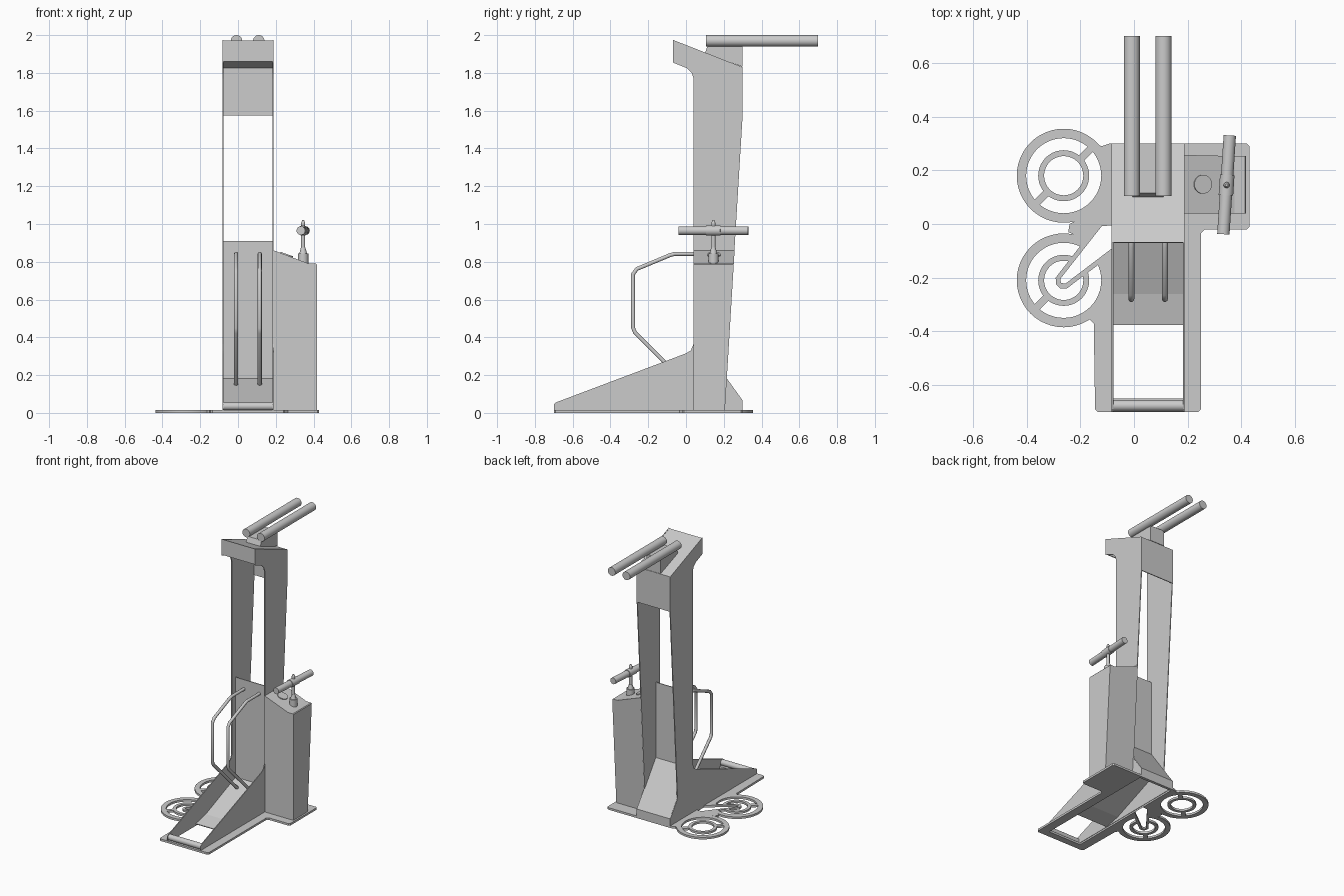
import bpy, bmesh, math
from mathutils import Vector

cube = bpy.data.objects.get("Cube")
if cube:
    bpy.data.objects.remove(cube, do_unlink=True)

grey = bpy.data.materials.new("light grey metal")
grey.use_nodes = True
colour = (0.6, 0.6, 0.6, 1)
grey.diffuse_color = colour
grey.node_tree.nodes["Principled BSDF"].inputs["Base Color"].default_value = colour

LEFT, RIGHT = -0.08, 0.185   # inside width of the column
BASE = 0.015                 # base plate thickness


def finish(name, bm, smooth=False):
    bmesh.ops.recalc_face_normals(bm, faces=bm.faces)
    mesh = bpy.data.meshes.new(name)
    bm.to_mesh(mesh)
    bm.free()
    ob = bpy.data.objects.new(name, mesh)
    bpy.context.collection.objects.link(ob)
    mesh.materials.append(grey)
    if smooth:
        bpy.ops.object.select_all(action='DESELECT')
        ob.select_set(True)
        bpy.context.view_layer.objects.active = ob
        bpy.ops.object.shade_smooth_by_angle()
    return ob


def prism(name, pts, axis, lo, hi):
    """Extrude a closed outline along an axis: x uses (y, z), y uses (x, z), z uses (x, y)."""
    def place(p, d):
        return {'x': (d, *p), 'y': (p[0], d, p[1]), 'z': (*p, d)}[axis]
    bm = bmesh.new()
    a = [bm.verts.new(place(p, lo)) for p in pts]
    b = [bm.verts.new(place(p, hi)) for p in pts]
    bm.faces.new(a)
    bm.faces.new(b)
    for i in range(len(pts)):
        j = (i + 1) % len(pts)
        bm.faces.new((a[i], a[j], b[j], b[i]))
    return finish(name, bm)


def folded_sheet(name, pts):
    """Bent sheet spanning the column width, from a (y, z) path."""
    bm = bmesh.new()
    rows = [[bm.verts.new((x, *p)) for x in (LEFT, RIGHT)] for p in pts]
    for (a, b), (c, d) in zip(rows, rows[1:]):
        bm.faces.new((a, b, d, c))
    ob = finish(name, bm)
    mod = ob.modifiers.new("thickness", 'SOLIDIFY')
    mod.thickness, mod.offset = 0.006, 0


def rod(name, start, end, r1, r2=None, sides=32):
    start, end = Vector(start), Vector(end)
    axis = end - start
    bm = bmesh.new()
    bmesh.ops.create_cone(bm, cap_ends=True, segments=sides, radius1=r1,
                          radius2=r1 if r2 is None else r2, depth=axis.length)
    bm.transform(axis.to_track_quat('Z', 'Y').to_matrix().to_4x4())
    bmesh.ops.translate(bm, verts=bm.verts, vec=(start + end) / 2)
    return finish(name, bm, True)


def circle(c, r, n=48):
    return [(c[0] + r * math.cos(math.tau * i / n), c[1] + r * math.sin(math.tau * i / n))
            for i in range(n)]


def cut(ob, cutter):
    cutter.hide_render = True
    cutter.hide_viewport = True
    cutter.display_type = 'WIRE'
    mod = ob.modifiers.new("cut", 'BOOLEAN')
    mod.operation, mod.solver, mod.object = 'DIFFERENCE', 'EXACT', cutter


def hole(name, pts):
    return prism(name, pts, 'z', -0.1, 0.1)


def ring(name, c, outer, inner):
    bm = bmesh.new()
    loops = [[bm.verts.new((*p, z)) for p in circle(c, r)]
             for r, z in ((inner, 0), (outer, 0), (outer, BASE), (inner, BASE))]
    for k in range(4):
        a, b = loops[k], loops[(k + 1) % 4]
        for i in range(len(a)):
            j = (i + 1) % len(a)
            bm.faces.new((a[i], a[j], b[j], b[i]))
    return finish(name, bm, True)


# Base plate with its opening
base = prism("base_plate", [
    (-0.145, -0.69), (-0.135, -0.7), (0.24, -0.7), (0.25, -0.69), (0.25, -0.035),
    (0.265, -0.02), (0.42, -0.02), (0.43, -0.01), (0.43, 0.29), (0.42, 0.3),
    (-0.09, 0.3), (-0.12, 0.29), (-0.15, 0.3), (-0.2, 0.2), (-0.2, 0.02), (-0.24, 0.0),
    (-0.245, -0.03), (-0.2, -0.05), (-0.17, -0.35), (-0.15, -0.37)], 'z', 0, BASE)
cut(base, hole("base_opening_cutter", [(LEFT, -0.65), (RIGHT, -0.65), (RIGHT, 0.28), (LEFT, 0.28)]))

# Ring brackets beside the base, with spokes
rear, front = (-0.262, 0.18), (-0.262, -0.21)


def spoke(name, c, angle):
    d = Vector((math.cos(angle), math.sin(angle)))
    n = Vector((-d.y, d.x)) * 0.014
    c = Vector(c)
    prism(name, [tuple(c + d * 0.085 - n), tuple(c + d * 0.155 - n),
                 tuple(c + d * 0.155 + n), tuple(c + d * 0.085 + n)], 'z', 0, BASE)


slot = hole("slot_cutter", [(-0.275, -0.205), (-0.272, -0.22), (-0.255, -0.222),
                            (-0.081, -0.09), (-0.081, -0.005), (-0.12, -0.008)])
for label, c in (("rear", rear), ("front", front)):
    outer = ring(label + "_outer_ring", c, 0.175, 0.14)
    inner = ring(label + "_inner_ring", c, 0.095, 0.073)
    cut(base, hole(label + "_ring_cutter", circle(c, 0.14)))
    spoke(label + "_spoke", c, math.radians(225))
    if c is front:
        cut(outer, slot)
        cut(inner, slot)
cut(base, slot)
spoke("rear_inner_spoke", rear, math.radians(45))
arm = prism("slotted_arm", [(-0.292, -0.2), (-0.29, -0.225), (-0.275, -0.24), (-0.25, -0.24),
                            (-0.12, -0.142), (-0.16, -0.03)], 'z', 0, BASE)
cut(arm, slot)

# Column side plates with long sloping toes
side = [(-0.7, 0.012), (-0.7, 0.045), (-0.69, 0.055), (0.0, 0.315), (0.025, 0.33), (0.04, 0.365),
        (0.04, 1.77), (0.03, 1.8), (0.005, 1.825), (-0.07, 1.855), (-0.07, 1.975),
        (0.3, 1.83), (0.3, 1.58), (0.215, 0.18), (0.3, 0.065), (0.3, 0.012)]
for name, x in (("right_side_plate", LEFT), ("left_side_plate", RIGHT)):
    prism(name, side, 'x', x - 0.003, x + 0.003)

# Folded sheets between the side plates
folded_sheet("column_cap", [(-0.067, 1.86), (-0.067, 1.97), (0.297, 1.828), (0.297, 1.575)])
folded_sheet("floor_and_panel", [(-0.375, BASE), (-0.26, 0.04), (0.085, 0.18), (0.085, 0.91)])
folded_sheet("rear_ledge", [(0.085, 0.36), (0.297, 0.065), (0.297, 0.012)])
rod("toe_bar", (LEFT, -0.677, 0.035), (RIGHT, -0.677, 0.035), 0.021)

# Bent handrails
for name, x in (("right_handrail", -0.01), ("left_handrail", 0.115)):
    curve = bpy.data.curves.new(name, 'CURVE')
    curve.dimensions = '3D'
    curve.bevel_depth = 0.011
    curve.bevel_resolution = 3
    curve.use_fill_caps = True
    path = [(0.085, 0.842), (-0.06, 0.842), (-0.085, 0.835), (-0.26, 0.762), (-0.28, 0.735),
            (-0.28, 0.45), (-0.27, 0.425), (0.005, 0.15)]
    spline = curve.splines.new('POLY')
    spline.points.add(len(path) - 1)
    for pt, p in zip(spline.points, path):
        pt.co = (x, *p, 1)
    curve.materials.append(grey)
    bpy.context.collection.objects.link(bpy.data.objects.new(name, curve))

# Fork tubes on a bracket at the top
prism("fork_bracket", [(0.1, 1.905), (0.115, 1.945), (0.3, 1.945), (0.3, 1.832)], 'x', -0.005, 0.11)
for name, x in (("right_fork_tube", -0.008), ("left_fork_tube", 0.11)):
    rod(name, (x, 0.105, 1.97), (x, 0.7, 1.97), 0.03)

# Control box whose back follows the column's slope
box = prism("control_box", [(RIGHT, 0.012), (0.418, 0.012), (0.418, 0.785), (0.413, 0.79),
                            (0.375, 0.79), (RIGHT, 0.862)], 'y', 0.04, 0.205)
for v in box.data.vertices:
    if v.co.y > 0.1:
        v.co.y = 0.205 + 0.0607 * v.co.z

# Button and steering lever on the control box
rod("button", (0.254, 0.148, 0.83), (0.258, 0.148, 0.841), 0.035)
rod("lever_socket", (0.345, 0.145, 0.79), (0.345, 0.145, 0.845), 0.027)
rod("lever_collar", (0.345, 0.145, 0.845), (0.345, 0.145, 0.875), 0.02, 0.012)
rod("lever_stem", (0.345, 0.145, 0.87), (0.345, 0.145, 1.005), 0.011)
rod("lever_tip", (0.345, 0.145, 1.005), (0.345, 0.145, 1.02), 0.011, 0.005)
rod("handlebar", (0.333, -0.038, 0.965), (0.357, 0.33, 0.965), 0.023)
rod("handlebar_hub", (0.3425, 0.107, 0.965), (0.3475, 0.183, 0.965), 0.027)
